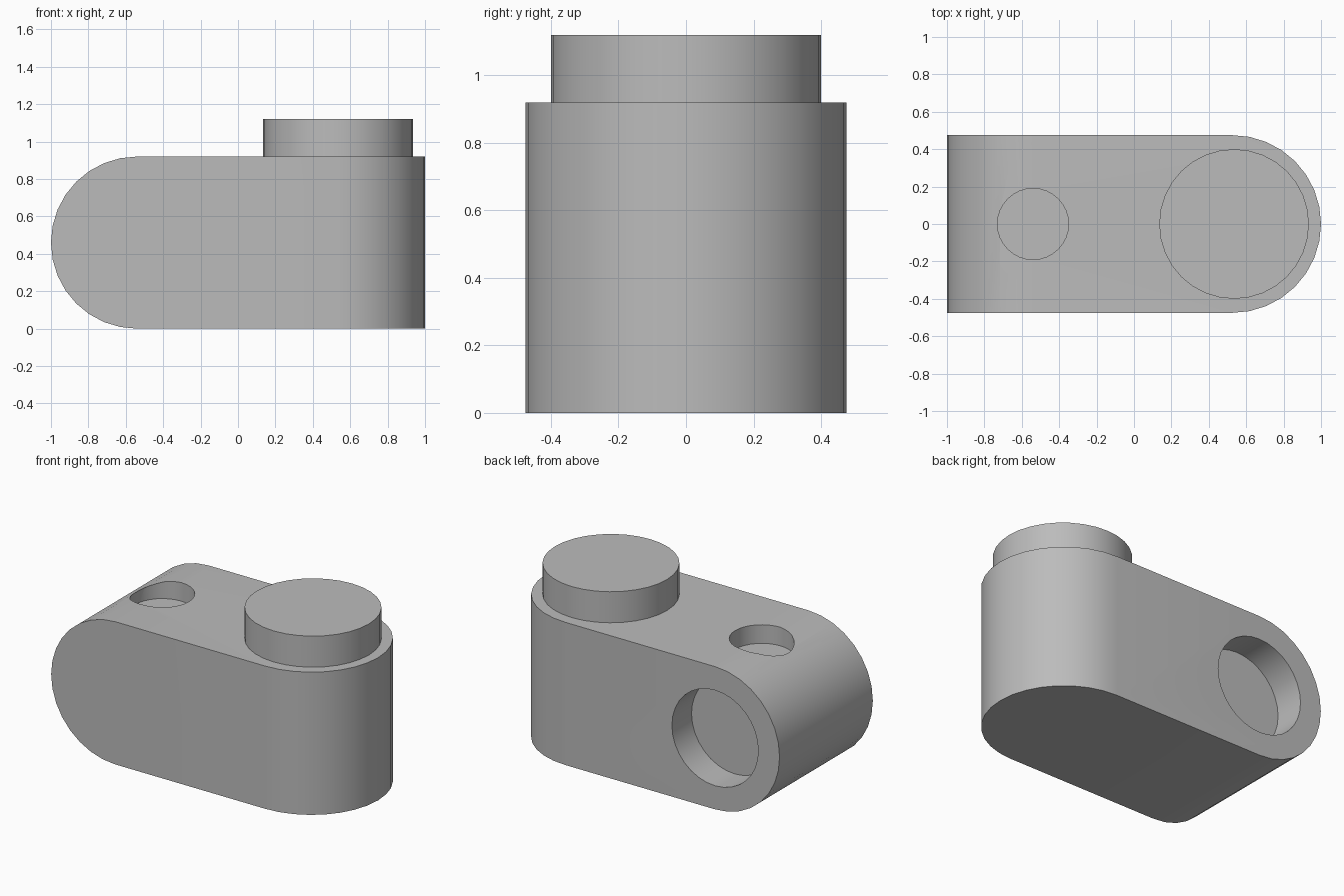
import bpy, bmesh, math
from mathutils import Matrix, Vector

cube = bpy.data.objects.get("Cube")
if cube:
    bpy.data.objects.remove(cube, do_unlink=True)

HEIGHT, HALF_WIDTH = 0.92, 0.475
PIN_X, STUD_X = -0.54, 0.535

grey = bpy.data.materials.new("light_grey")
grey.use_nodes = True
grey.diffuse_color = (0.5, 0.5, 0.5, 1)
grey.node_tree.nodes["Principled BSDF"].inputs["Base Color"].default_value = (0.5, 0.5, 0.5, 1)


def finish(bm, name):
    bmesh.ops.recalc_face_normals(bm, faces=bm.faces)
    mesh = bpy.data.meshes.new(name)
    bm.to_mesh(mesh)
    bm.free()
    mesh.materials.append(grey)
    obj = bpy.data.objects.new(name, mesh)
    bpy.context.collection.objects.link(obj)
    return obj


def prism(name, points, depth):
    """Extrude a closed outline along the depth vector."""
    bm = bmesh.new()
    face = bm.faces.new([bm.verts.new(p) for p in points])
    new = bmesh.ops.extrude_face_region(bm, geom=[face])["geom"]
    bmesh.ops.translate(bm, vec=Vector(depth),
                        verts=[v for v in new if isinstance(v, bmesh.types.BMVert)])
    return finish(bm, name)


def cylinder(name, radius, depth, centre, tilt=0):
    bm = bmesh.new()
    bmesh.ops.create_cone(bm, cap_ends=True, segments=32, radius1=radius, radius2=radius,
                          depth=depth,
                          matrix=Matrix.Translation(centre) @ Matrix.Rotation(tilt, 4, "X"))
    return finish(bm, name)


def half_round(cx, cy, rx, ry, steps=16):
    """Semicircle bulging toward +x when rx is positive, -x when negative."""
    angles = [-math.pi / 2 + math.pi * i / steps for i in range(steps + 1)]
    return [(cx + rx * math.cos(a), cy + ry * math.sin(a)) for a in angles]


def activate(obj):
    bpy.ops.object.select_all(action="DESELECT")
    obj.select_set(True)
    bpy.context.view_layer.objects.active = obj


def combine(target, tool, operation):
    mod = target.modifiers.new(operation.lower(), "BOOLEAN")
    mod.operation, mod.object, mod.solver = operation, tool, "EXACT"
    activate(target)
    bpy.ops.object.modifier_apply(modifier=mod.name)
    bpy.data.objects.remove(tool, do_unlink=True)


# Body: side outline rounded at -x, trimmed by a plan outline rounded at +x
r = HEIGHT / 2
side = half_round(PIN_X, r, -(1 + PIN_X), r) + [(1.2, HEIGHT), (1.2, 0)]
body = prism("body", [(x, -0.7, z) for x, z in side], (0, 1.4, 0))
plan = half_round(STUD_X - 0.01, 0, HALF_WIDTH, HALF_WIDTH) + [(-1.2, HALF_WIDTH), (-1.2, -HALF_WIDTH)]
combine(body, prism("plan_trim", [(x, y, -0.3) for x, y in plan], (0, 0, 1.6)), "INTERSECT")

# Blind holes: one in the back face, one in the top
combine(body, cylinder("back_hole", 0.308, 0.4, (PIN_X, HALF_WIDTH, r), math.pi / 2), "DIFFERENCE")
combine(body, cylinder("top_hole", 0.19, 0.24, (PIN_X, 0, HEIGHT)), "DIFFERENCE")

# Stud on top
stud = cylinder("stud", 0.4, 0.2, (STUD_X, 0, HEIGHT + 0.1))

for obj in (body, stud):
    activate(obj)
    bpy.ops.object.shade_smooth_by_angle(angle=math.radians(25))
